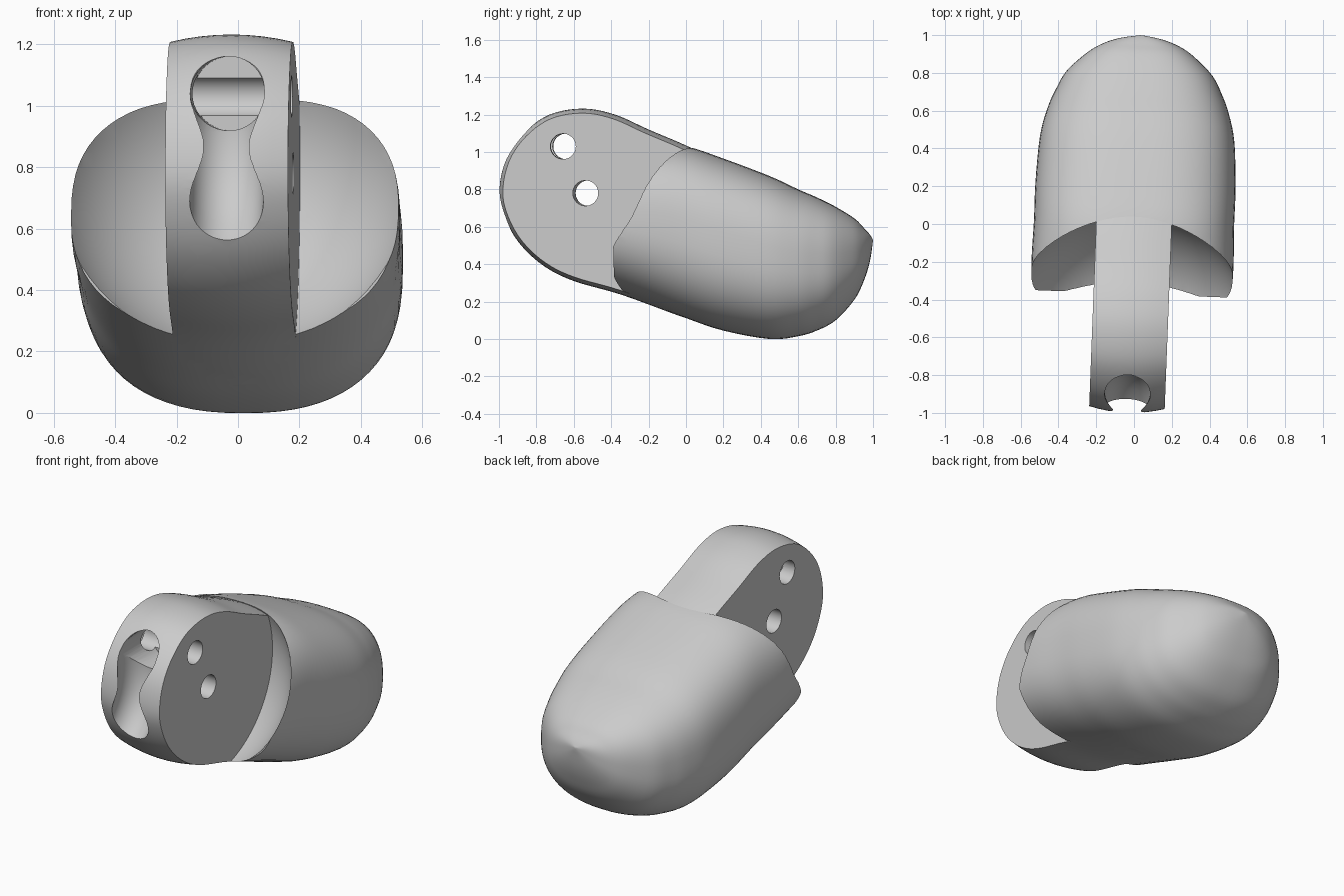
import bpy, bmesh, math
from mathutils import Vector, Matrix

cube = bpy.data.objects.get("Cube")
if cube:
    bpy.data.objects.remove(cube)

mat = bpy.data.materials.new("plain grey")
mat.use_nodes = True
GREY = (0.6, 0.6, 0.6, 1)
mat.diffuse_color = GREY
mat.node_tree.nodes["Principled BSDF"].inputs["Base Color"].default_value = GREY


def spline(points, steps, closed=False):
    """Catmull-Rom curve through the points."""
    p = [Vector(q) for q in points]
    n = len(p)
    pick = (lambda i: p[i % n]) if closed else (lambda i: p[max(0, min(n - 1, i))])
    out = []
    for i in range(n if closed else n - 1):
        a, b, c, d = (pick(i + k) for k in (-1, 0, 1, 2))
        for s in range(steps):
            t = s / steps
            out.append(0.5 * (2 * b + (c - a) * t + (2 * a - 5 * b + 4 * c - d) * t ** 2
                              + (3 * b - a - 3 * c + d) * t ** 3))
    return out if closed else out + [p[-1]]


def loft(name, rings):
    """Solid skinned over rings of equal point count."""
    bm = bmesh.new()
    rows = [[bm.verts.new(q) for q in r] for r in rings]
    for r, s in zip(rows, rows[1:]):
        for i in range(len(r)):
            j = (i + 1) % len(r)
            bm.faces.new((r[i], r[j], s[j], s[i]))
    bm.faces.new(rows[0][::-1])
    bm.faces.new(rows[-1])
    bmesh.ops.recalc_face_normals(bm, faces=bm.faces)
    return finish(name, bm)


def finish(name, bm):
    mesh = bpy.data.meshes.new(name)
    bm.to_mesh(mesh)
    bm.free()
    mesh.materials.append(mat)
    ob = bpy.data.objects.new(name, mesh)
    bpy.context.collection.objects.link(ob)
    return ob


def tube(name, path, radius, sides=40):
    """Round solid following a path in the y-z plane."""
    rings = []
    for i, c in enumerate(path):
        d = (path[min(i + 1, len(path) - 1)] - path[max(i - 1, 0)]).normalized()
        side = Vector((1, 0, 0))
        up = d.cross(side)
        rings.append([c + radius * (math.cos(a) * side + math.sin(a) * up)
                      for a in (math.tau * k / sides for k in range(sides))])
    return loft(name, rings)


def pin(name, y, z, radius, sides=40):
    ring = lambda x: [(x, y + radius * math.cos(math.tau * k / sides),
                       z + radius * math.sin(math.tau * k / sides)) for k in range(sides)]
    return loft(name, [ring(-0.5), ring(0.5)])


def boolean(target, other, operation):
    mod = target.modifiers.new(operation.lower(), 'BOOLEAN')
    mod.operation, mod.solver, mod.object = operation, 'EXACT', other
    bpy.context.view_layer.objects.active = target
    bpy.ops.object.modifier_apply(modifier=mod.name)
    bpy.data.objects.remove(other)


# Fingertip body: stations of y, bottom, top, half width
stations = spline([(-.37, .255, 1.045, .53), (-.2, .19, 1.045, .535), (0, .112, 1.03, .53),
                   (.2, .045, .965, .53), (.45, .0, .87, .515), (.6, .015, .80, .48),
                   (.7, .045, .757, .44), (.8, .10, .707, .385), (.9, .21, .645, .28),
                   (.95, .31, .595, .2), (.982, .41, .56, .11), (1, .522, .532, .006)], 4)


def section(y, low, high, half, sides=72):
    ring = []
    for k in range(sides):
        c, s = math.cos(math.tau * k / sides), math.sin(math.tau * k / sides)
        e = 2 / (2.7 if s > 0 else 2.4)
        ring.append((half * math.copysign(abs(c) ** e, c), y,
                     (low + high) / 2 + (high - low) / 2 * math.copysign(abs(s) ** e, s)))
    return ring


finger = loft("fingertip", [section(*s) for s in stations])

# Spherical relief that leaves the curved side flanges
bm = bmesh.new()
bmesh.ops.create_uvsphere(bm, u_segments=72, v_segments=40, radius=.61,
                          matrix=Matrix.Translation((0, -.528, .796)))
boolean(finger, finish("relief_cutter", bm), 'DIFFERENCE')

# Hinge tongue with a slightly crowned rim
outline = spline([(-1, .79), (-.965, .96), (-.87, 1.1), (-.73, 1.2), (-.55, 1.232),
                  (-.38, 1.2), (-.2, 1.12), (0, 1.035), (.12, .97), (.25, .85), (.25, .25),
                  (.1, .1), (0, .112), (-.34, .235), (-.6, .31), (-.76, .39), (-.89, .51),
                  (-.97, .65)], 5, closed=True)
rings = []
for k in range(-4, 5):
    size = 1 - .05 * (k / 4) ** 2
    rings.append([(.2 * k / 4, -.45 + (q.x + .45) * size, .75 + (q.y - .75) * size)
                  for q in outline])
tongue = loft("hinge_tongue", rings)

# Cord channel bending through the nose, its deep pocket, and two pin holes
bend = spline([(0, -1.08, .58), (0, -.94, .73), (0, -.89, .88), (0, -.9, 1.05), (0, -.92, 1.14)], 5)
channel = tube("cord_channel_cutter", bend, .12)
pocket = tube("pocket_cutter", [Vector((0, -1.2, 1.04)), Vector((0, -.62, 1.04))], .121)
for cutter in (channel, pocket, pin("upper_pin_cutter", -.65, 1.03, .068),
               pin("lower_pin_cutter", -.53, .78, .068)):
    boolean(tongue, cutter, 'DIFFERENCE')
boolean(finger, tongue, 'UNION')

# Slight turn of the whole part, then smooth shading
finger.data.transform(Matrix.Rotation(math.radians(-2.2), 4, 'Z'))
for ob in bpy.context.selected_objects:
    ob.select_set(False)
finger.select_set(True)
bpy.context.view_layer.objects.active = finger
bpy.ops.object.shade_smooth_by_angle(angle=math.radians(32))
